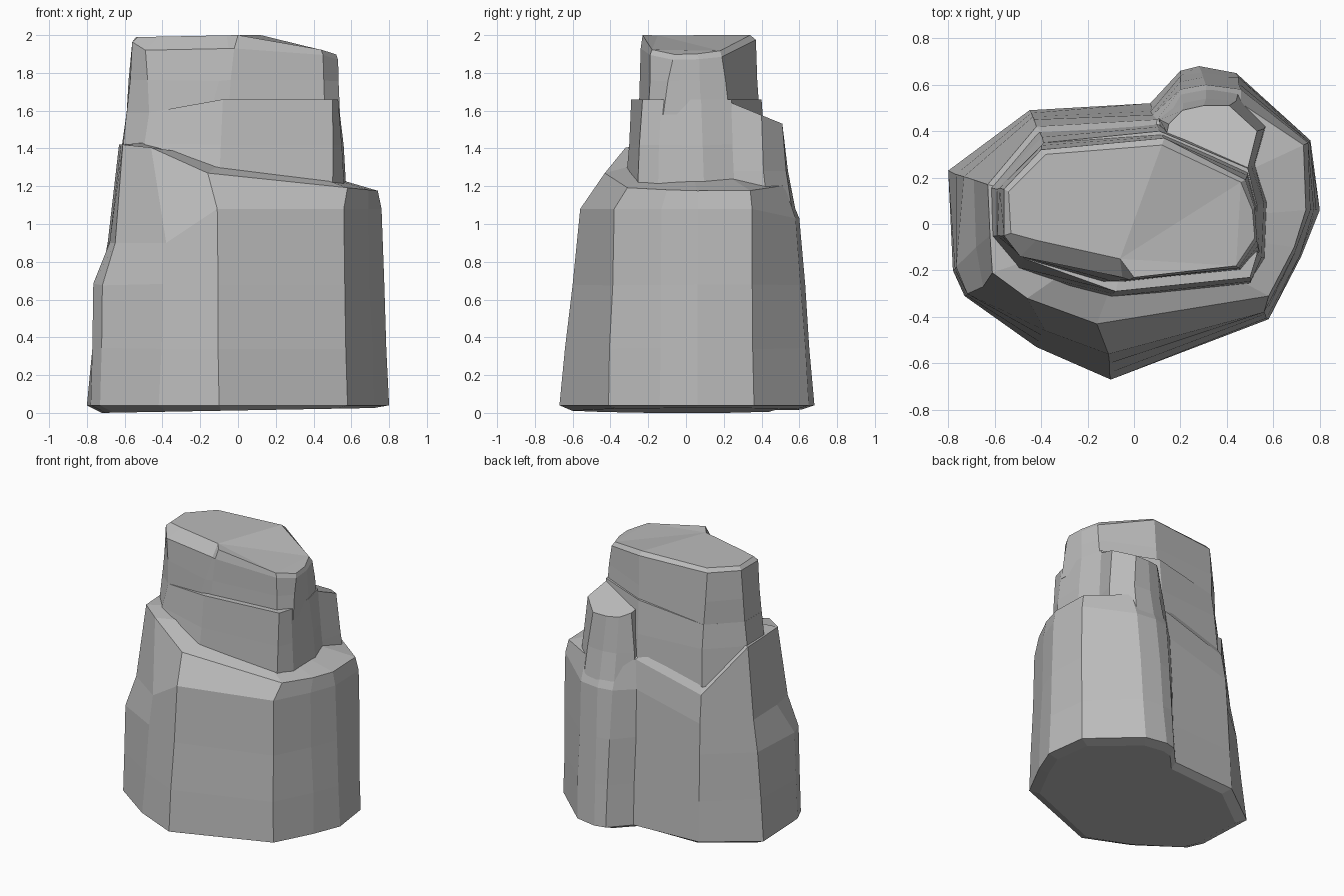
import bpy
import bmesh
import random

random.seed(4)

default_cube = bpy.data.objects.get("Cube")
if default_cube:
    bpy.data.objects.remove(default_cube, do_unlink=True)

stone = bpy.data.materials.new("grey stone")
stone.use_nodes = True
stone_colour = (0.5, 0.5, 0.5, 1)
stone.diffuse_color = stone_colour
stone.node_tree.nodes["Principled BSDF"].inputs["Base Color"].default_value = stone_colour


def ring(outline, height):
    """Turn an outline in hundredths into a ring; height is a function of x and y."""
    return [(x / 100, y / 100, height(x / 100, y / 100)) for x, y in outline]


def blend(lower, upper, weight, height):
    """Mix two rings point by point at a given height; weight is a function of the point."""
    mixed = []
    for a, b in zip(lower, upper):
        t = weight(*a[:2])
        mixed.append((a[0] + (b[0] - a[0]) * t, a[1] + (b[1] - a[1]) * t, height))
    return mixed


def roughen(points, amount=0.005):
    """Chip a ring slightly so that its facets catch the light unevenly."""
    return [tuple(c + random.uniform(-amount, amount) for c in p) for p in points]


def shrink(points, factor, height):
    return [(x * factor, y * factor, height(x * factor, y * factor)) for x, y, z in points]


def loft(name, rings):
    """Skin a stack of rings, close both ends and leave the faces flat."""
    bm = bmesh.new()
    rows = [[bm.verts.new(p) for p in points] for points in rings]
    for low, high in zip(rows, rows[1:]):
        for i in range(len(low)):
            j = (i + 1) % len(low)
            bm.faces.new((low[i], low[j], high[j], high[i]))
    bm.faces.new(list(reversed(rows[0])))
    bm.faces.new(rows[-1])
    bmesh.ops.triangulate(bm, faces=[f for f in bm.faces if len(f.verts) > 4])
    bmesh.ops.recalc_face_normals(bm, faces=bm.faces)
    mesh = bpy.data.meshes.new(name)
    bm.to_mesh(mesh)
    bm.free()
    mesh.materials.append(stone)
    rock = bpy.data.objects.new(name, mesh)
    bpy.context.collection.objects.link(rock)
    return rock


def fuse(body, parts):
    """Weld overlapping parts into one solid body without inner walls."""
    for part in parts:
        union = body.modifiers.new("union", "BOOLEAN")
        union.operation = "UNION"
        union.solver = "EXACT"
        union.object = part
    bpy.context.view_layer.update()
    evaluated = body.evaluated_get(bpy.context.evaluated_depsgraph_get())
    welded = bpy.data.meshes.new_from_object(evaluated)
    body.modifiers.clear()
    body.data = welded
    for part in parts:
        bpy.data.objects.remove(part, do_unlink=True)


# Wide base with a bulge at the back, a chipped side and a sloping shoulder
def shoulder_height(x, y):
    if y > 0.38 and x < 0.09:
        return 1.1
    return min(1.42, 1.25 - 0.1 * x + 0.35 * max(0, -x - 0.15))


def chipped_side(x, y):
    return x < -0.6 and y < 0.1


foot = ring([(-10, -67), (58, -41), (72, -14), (80, 6), (76, 36), (44, 65), (28, 68),
             (20, 66), (7, 52), (-45, 49), (-80, 23), (-78, -20), (-73, -31), (-42, -53)],
            lambda x, y: 0.04)
waist = ring([(-11, -56), (56, -38), (69, -13), (76, 6), (75, 35), (46, 58), (31, 60),
              (20, 58), (8, 47), (-43, 45), (-69, 19), (-68, -10), (-65, -27), (-38, -46)],
             lambda x, y: 0.9 if x < -0.2 else 1.03 if y > 0.4 else 1.08)
shoulder = ring([(-16, -43), (58, -31), (69, -10), (74, 6), (73, 34), (46, 52), (31, 52),
                 (21, 50), (10, 45), (-42, 42), (-63, 17), (-62, -5), (-61, -21), (-46, -32)],
                shoulder_height)
base_tier = loft("rock", [
    shrink(foot, 0.9, lambda x, y: 0.013 + 0.018 * x),
    foot,
    roughen(blend(foot, waist, lambda x, y: 0.05 if chipped_side(x, y) else 0.3, 0.34)),
    roughen(blend(foot, waist, lambda x, y: 0.12 if chipped_side(x, y) else 0.64, 0.68)),
    waist,
    shoulder,
    shrink(shoulder, 0.72, lambda x, y: shoulder_height(x, y) + 0.04),
])

# Buttress continuing the back bulge upward
buttress_low = ring([(12, 30), (9, 46), (20, 57), (31, 59), (45, 57), (58, 44), (51, 18)],
                    lambda x, y: 1.02)
buttress_mid = ring([(12, 30), (11, 45), (21, 52), (31, 54), (44, 53), (56, 41), (50, 19)],
                    lambda x, y: 1.28)
buttress_top = ring([(12, 30), (15, 43), (21, 49), (30, 51), (41, 51), (53, 40), (48, 20)],
                    lambda x, y: 1.74 - 0.41 * y)
back_buttress = loft("back_buttress", [buttress_low, buttress_mid, buttress_top])


# Middle tier rising from the shoulder
def halfway(x, y):
    return 0.5


middle_low = ring([(-10, -32), (50, -26), (57, -15), (58, 10), (52, 30), (10, 44),
                   (-41, 40), (-63, 17), (-63, -5), (-52, -22)],
                  lambda x, y: 1.08 if y > 0.15 else 1.18 - 0.2 * x)
middle_top = ring([(-8, -29), (50, -23), (53, -13), (53, 8), (49, 24), (11, 40),
                   (-39, 35), (-59, 15), (-59, -5), (-47, -15)],
                  lambda x, y: 1.59 if x < -0.2 else 1.66)
middle_tier = loft("middle_tier", [
    middle_low, roughen(blend(middle_low, middle_top, halfway, 1.42)), middle_top])


# Summit with a worn front lip and a top that dips to one side
def summit_height(x, y):
    return 2 - 0.32 * max(0, x - 0.2) - 0.02 * max(0, -x)


def rim_height(x, y):
    worn_lip = x < 0 and y < -0.1
    return summit_height(x, y) - (0.07 if worn_lip else 0.025)


summit_low = ring([(-5, -25), (46, -20), (54, -12), (53, 8), (49, 23), (12, 39), (-39, 35),
                   (-59, 15), (-59, -5), (-47, -15), (-15, -25)], lambda x, y: 1.58)
summit_rim = ring([(-2, -24), (45, -19), (53, -7), (52, 7), (48, 19), (13, 37), (-40, 32),
                   (-56, 15), (-56, -5), (-49, -14), (-5, -23)], rim_height)
summit_top = ring([(0, -23), (44, -18), (52, -6), (51, 6), (46, 18), (12, 34), (-38, 30),
                   (-54, 14), (-53, -4), (-42, -7), (-6, -15)], summit_height)
summit = loft("summit", [
    summit_low, roughen(blend(summit_low, summit_rim, halfway, 1.76)), summit_rim, summit_top])

fuse(base_tier, [back_buttress, middle_tier, summit])
